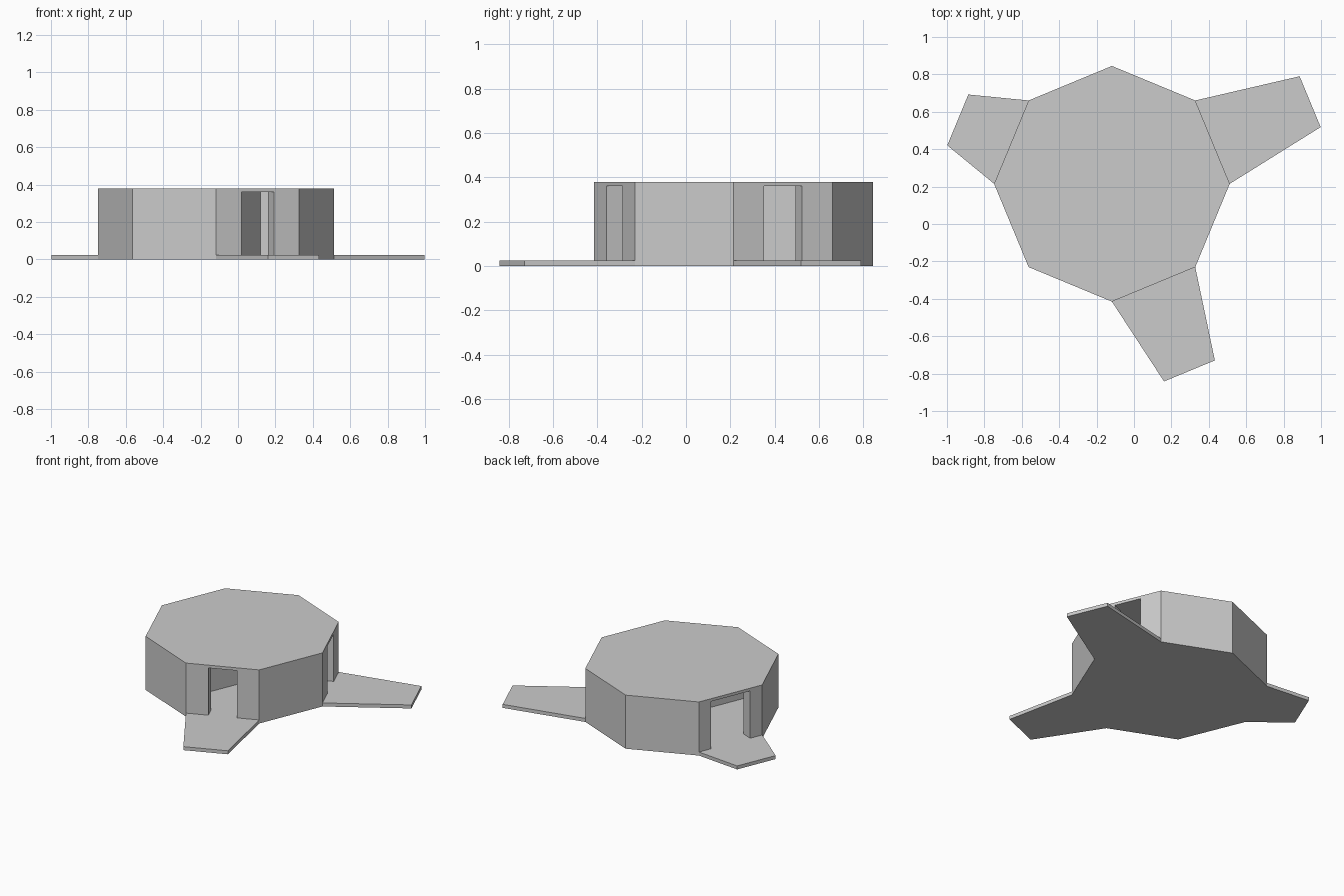
import bpy, bmesh
from math import radians, sin, cos, tan

if "Cube" in bpy.data.objects:
    bpy.data.objects.remove(bpy.data.objects["Cube"])

CX, CY = -0.118, 0.215        # centre of the octagon
A = 0.582                     # outer apothem
AI = A - 0.078                # inner apothem
T = tan(radians(22.5))
HALF = 0.05                   # half thickness of the partition
FLOOR, CEIL, TOP = 0.025, 0.36, 0.38
# wall index: (ramp end distance, door half width)
DOORS = {0: (1.147, 0.094), 3: (0.892, 0.15), 6: (1.083, 0.094)}


def pt(k, d, s):
    """Point at distance d out from the centre toward wall k, s along the wall."""
    a = radians(22.5 + 45 * k)
    return (CX + d * cos(a) - s * sin(a), CY + d * sin(a) + s * cos(a))


def prism(name, pts, z0, z1):
    bm = bmesh.new()
    low = [bm.verts.new((x, y, z0)) for x, y in pts]
    high = [bm.verts.new((x, y, z1)) for x, y in pts]
    bm.faces.new(low[::-1])
    bm.faces.new(high)
    n = len(pts)
    for i in range(n):
        j = (i + 1) % n
        bm.faces.new((low[i], low[j], high[j], high[i]))
    bmesh.ops.recalc_face_normals(bm, faces=bm.faces[:])
    me = bpy.data.meshes.new(name)
    bm.to_mesh(me)
    bm.free()
    ob = bpy.data.objects.new(name, me)
    bpy.context.collection.objects.link(ob)
    return ob


def room(first, last):
    """Room outline from mid wall 'first' round to mid wall 'last', with doorways."""
    pts = [pt(first, AI, HALF), pt(first, AI, AI * T)]
    for k in range(first + 1, last):
        if k % 8 in DOORS:
            w = DOORS[k % 8][1]
            pts += [pt(k, AI, -w), pt(k, A + 0.05, -w), pt(k, A + 0.05, w), pt(k, AI, w)]
        pts.append(pt(k, AI, AI * T))
    return pts + [pt(last, AI, -HALF)]


# Floor plate with three tapered ramps
outline = []
for k in range(8):
    outline.append(pt(k, A, -A * T))
    if k in DOORS:
        outline += [pt(k, DOORS[k][0], -0.147), pt(k, DOORS[k][0], 0.147)]
prism("floor_with_ramps", outline, 0, FLOOR)

# Octagonal walls, roof and central partition, hollowed by two rooms
shell = prism("walls_and_roof", [pt(k, A, -A * T) for k in range(8)], FLOOR, TOP)
for name, first, last in (("west_room_cutter", 1, 5), ("east_room_cutter", 5, 9)):
    cutter = prism(name, room(first, last), -0.1, CEIL)
    cutter.hide_render = True
    mod = shell.modifiers.new(name, 'BOOLEAN')
    mod.operation = 'DIFFERENCE'
    mod.solver = 'EXACT'
    mod.object = cutter
    bpy.context.view_layer.objects.active = shell
    bpy.ops.object.modifier_apply(modifier=name)
    bpy.data.objects.remove(cutter)
